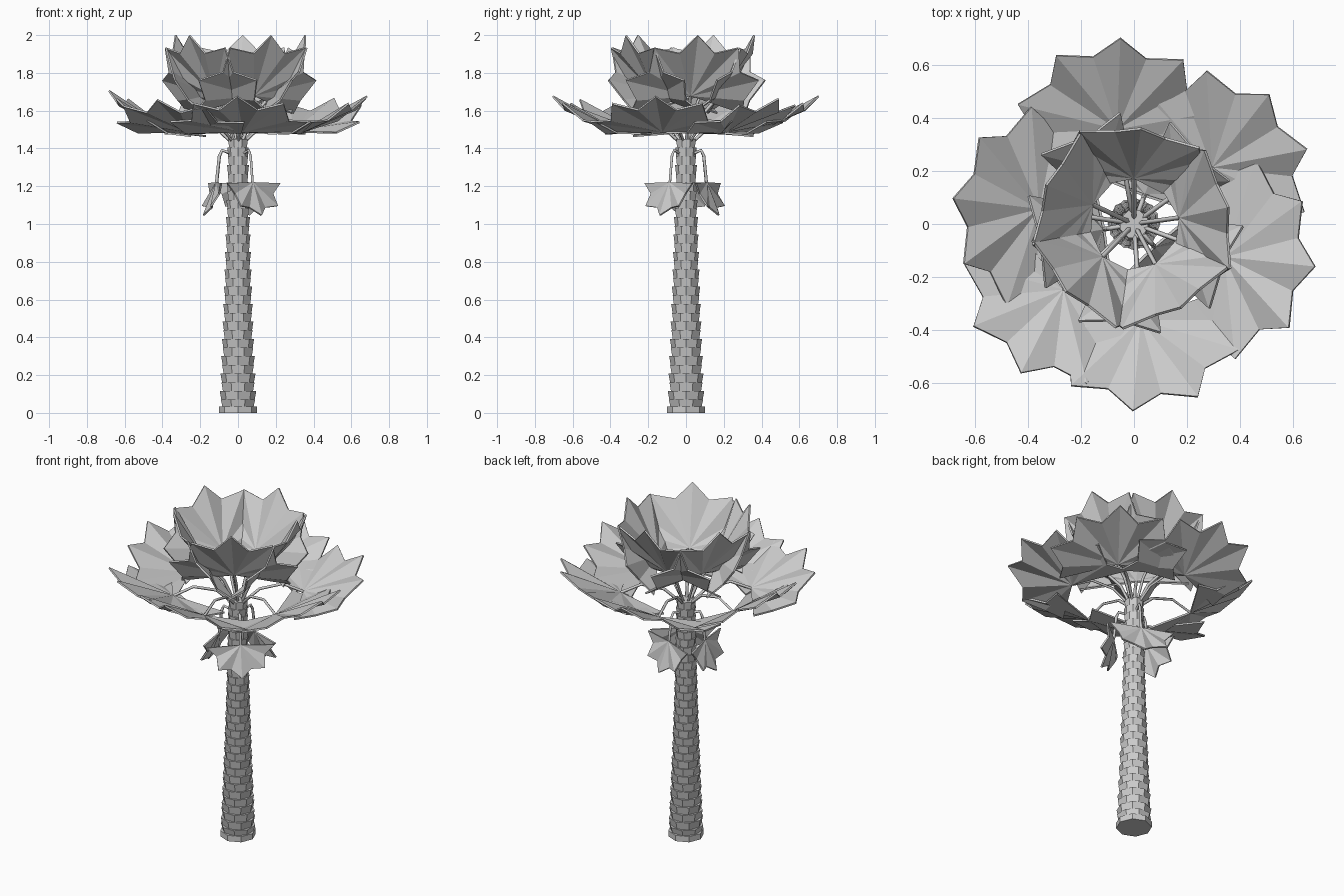
import bpy, bmesh
from math import sin, cos, radians
from mathutils import Vector

if "Cube" in bpy.data.objects:
    bpy.data.objects.remove(bpy.data.objects["Cube"])


def mesh_object(name, bm):
    bmesh.ops.recalc_face_normals(bm, faces=bm.faces)
    me = bpy.data.meshes.new(name)
    bm.to_mesh(me)
    bm.free()
    ob = bpy.data.objects.new(name, me)
    bpy.context.collection.objects.link(ob)
    return ob


def polar(angle, r, z):
    a = radians(angle)
    return Vector((r * cos(a), r * sin(a), z))


# Trunk: stacked eight-sided rings, each turned half a side, flared upward
def trunk_radius(z):
    return 0.056 + 0.044 * (1 - z / 1.45) ** 1.5


bm = bmesh.new()
base, top, rows = 0.07, 1.45, 30
step = (top - base) / rows
levels = [(0.0, 0.035), (0.035, base)]
levels += [(base + i * step, base + (i + 1) * step) for i in range(rows)]
for i, (z0, z1) in enumerate(levels):
    r = trunk_radius(z0)
    low, high = (r, r) if i == 0 else (r * 0.91, r)
    loops = []
    for z, rad in ((z0, low), (z1, high)):
        loops.append([bm.verts.new(polar(45 * k + 22.5 * (i % 2), rad, z)) for k in range(8)])
    for k in range(8):
        n = (k + 1) % 8
        bm.faces.new((loops[0][k], loops[0][n], loops[1][n], loops[1][k]))
    bm.faces.new(loops[0][::-1])
    bm.faces.new(loops[1])
mesh_object("trunk", bm)


# Pleated fan leaf: pointed tips with valleys between, rear tips curled up
def fan_leaf(name, apex, heading, tilt, size, pleat, half=6, step=19, curl=0.0):
    h, t = radians(heading), radians(tilt)
    out = Vector((cos(h) * cos(t), sin(h) * cos(t), sin(t)))
    side = Vector((-sin(h), cos(h), 0))
    up = out.cross(side)
    bm = bmesh.new()
    root = bm.verts.new(apex)
    rim = []
    for i in range(-half, half + 1):
        a = radians(step * i)
        valley = i % 2 == 1
        r = size * (0.79 if valley else 0.9 if abs(i) == 6 else 1.0)
        lift = -pleat if valley else pleat * 0.5
        lift += curl * max(0, abs(i) - 4) / 2
        rim.append(bm.verts.new(apex + out * r * cos(a) + side * r * sin(a) + up * lift))
    for p, q in zip(rim, rim[1:]):
        bm.faces.new((root, p, q))
    ob = mesh_object(name, bm)
    mod = ob.modifiers.new("thickness", 'SOLIDIFY')
    mod.thickness = 0.01
    mod.offset = 0


# Four-sided bent stem
def stem(name, points, radius=0.009):
    cu = bpy.data.curves.new(name, 'CURVE')
    cu.dimensions = '3D'
    cu.bevel_depth = radius
    cu.bevel_resolution = 0
    cu.use_fill_caps = True
    sp = cu.splines.new('POLY')
    sp.points.add(len(points) - 1)
    for p, co in zip(sp.points, points):
        p.co = (*co, 1)
    ob = bpy.data.objects.new(name, cu)
    bpy.context.collection.objects.link(ob)
    bpy.ops.object.select_all(action='DESELECT')
    ob.select_set(True)
    bpy.context.view_layer.objects.active = ob
    bpy.ops.object.convert(target='MESH')


# Lower crown: (apex angle, leaf heading, tilt)
for ang, head, tilt in ((100, 88, 27), (36, 52, 25), (-20, -6, 27),
                        (-86, -95, 27), (223, 243, 24), (171, 173, 32)):
    apex = polar(ang, 0.365, 1.49)
    fan_leaf("lower_leaf", apex, head, tilt, 0.39, 0.02, curl=0.05)
    stem("lower_stem", [polar(ang, 0.02, 1.42), polar(ang, 0.12, 1.51),
                        polar(ang, 0.25, 1.54), apex])

# Upper crown: steep leaves forming a cup
for ang, head, tilt in ((90, 82, 58), (8, 12, 58), (-62, -60, 58),
                        (226, 224, 58), (155, 157, 58)):
    apex = polar(ang, 0.175, 1.68)
    fan_leaf("upper_leaf", apex, head, tilt, 0.37, 0.02, curl=0.03)
    stem("upper_stem", [polar(ang, 0.015, 1.42), polar(ang, 0.08, 1.57), apex])

# Dead leaves hanging against the trunk
for ang in (-48, 70, 190):
    apex = polar(ang, 0.115, 1.22)
    fan_leaf("hanging_leaf", apex, ang, -70, 0.188, 0.012, half=4, step=22)
    stem("hanging_stem", [polar(ang, 0.03, 1.37), polar(ang, 0.085, 1.39),
                          polar(ang, 0.1, 1.36), apex])
